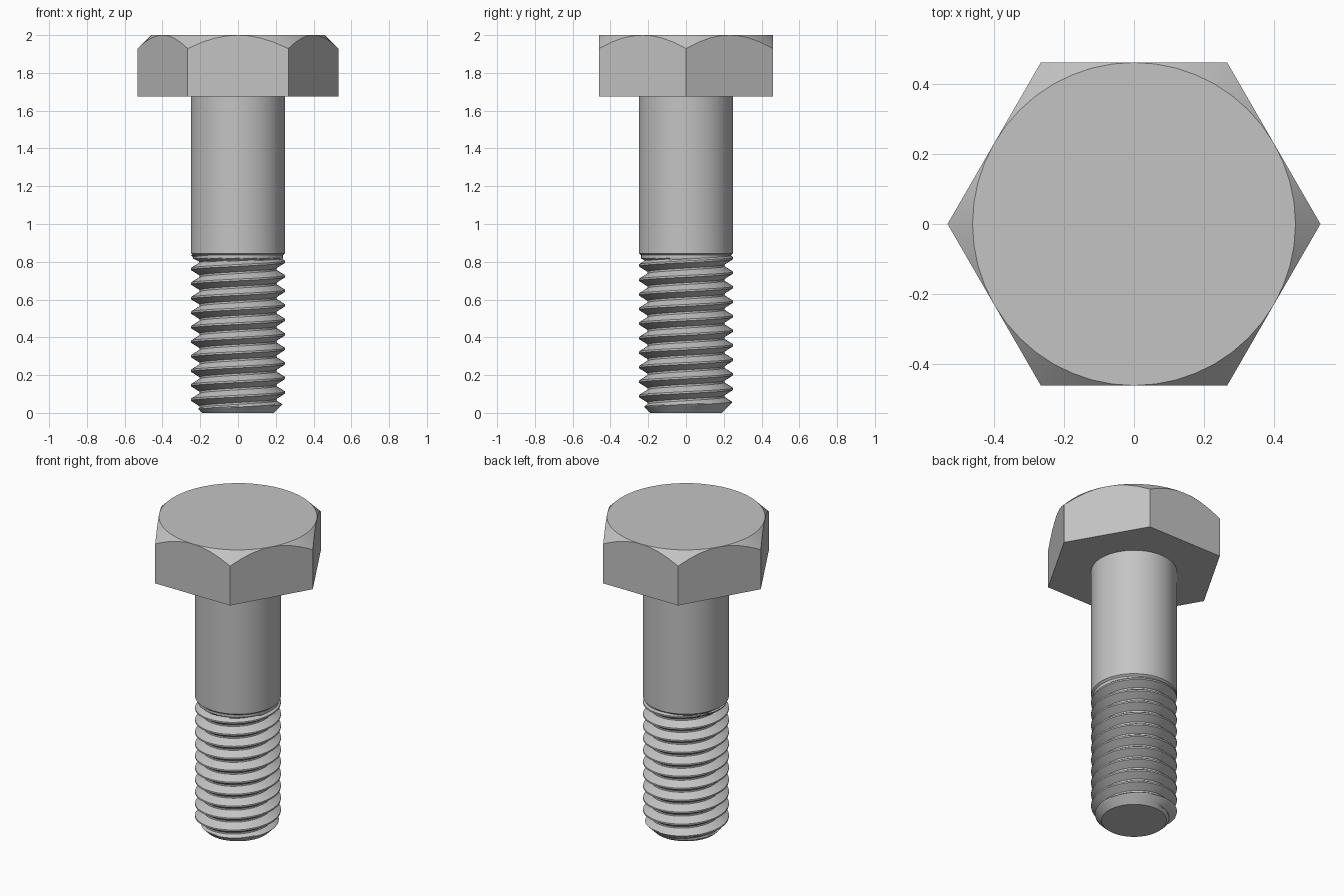
import bpy, bmesh, math

if "Cube" in bpy.data.objects:
    bpy.data.objects.remove(bpy.data.objects["Cube"])

SEG = 48
TAU = 2 * math.pi
steel = bpy.data.materials.new("steel grey")
steel.diffuse_color = (0.55, 0.55, 0.55, 1)
steel.use_nodes = True
steel.node_tree.nodes["Principled BSDF"].inputs["Base Color"].default_value = steel.diffuse_color


def finish(name, bm):
    bmesh.ops.remove_doubles(bm, verts=bm.verts, dist=1e-5)
    bmesh.ops.dissolve_degenerate(bm, edges=bm.edges, dist=1e-5)
    me = bpy.data.meshes.new(name)
    bm.to_mesh(me)
    bm.free()
    me.materials.append(steel)
    ob = bpy.data.objects.new(name, me)
    bpy.context.collection.objects.link(ob)
    bpy.ops.object.select_all(action='DESELECT')
    ob.select_set(True)
    bpy.context.view_layer.objects.active = ob
    bpy.ops.object.shade_smooth_by_angle(angle=math.radians(25))
    return ob


def ring(bm, radius, height):
    # radius and height are functions of the angle
    return [bm.verts.new((radius(a) * math.cos(a), radius(a) * math.sin(a), height(a)))
            for a in (TAU * i / SEG for i in range(SEG))]


def skin(bm, low, high):
    for i in range(SEG):
        j = (i + 1) % SEG
        bm.faces.new((low[i], low[j], high[j], high[i]))


# Hex head, its top corners cut by a 45 degree cone
FLAT, HEAD_Z, TOP, R = 0.461, 1.675, 2.0, 0.25


def hex_r(a):
    return FLAT / math.cos(a % (TAU / 6) - TAU / 12)


bm = bmesh.new()
inner = ring(bm, lambda a: R, lambda a: HEAD_Z)
base = ring(bm, hex_r, lambda a: HEAD_Z)
edge = ring(bm, hex_r, lambda a: TOP - (hex_r(a) - FLAT))
crown = ring(bm, lambda a: FLAT, lambda a: TOP)
skin(bm, inner, base)
skin(bm, base, edge)
skin(bm, edge, crown)
bm.faces.new(crown)
finish("hex_head", bm)

# Plain shank with a small bevel above the thread
bm = bmesh.new()
rings = [ring(bm, lambda a, r=r: r, lambda a, z=z: z)
         for r, z in ((0.225, 0.825), (R, 0.845), (R, HEAD_Z))]
for low, high in zip(rings, rings[1:]):
    skin(bm, low, high)
finish("shank", bm)

# Right-hand helical thread: one continuous surface, trimmed flat at both ends
PITCH, ROOT, PHASE, END = 1 / 13, 0.204, 0.031, 0.835
ROWS = 16
TURNS = 14


def thread_r(f):
    # f is the distance from the crest in pitches, 0 to 0.5
    t = min(max((f - 0.0625) / 0.375, 0), 1)
    return R + (ROOT - R) * t


bm = bmesh.new()
grid = []
for k in range(-2 * ROWS, TURNS * ROWS):
    f = (k % ROWS) / ROWS
    row = []
    for i in range(SEG):
        a = TAU * i / SEG
        z = PHASE + PITCH * (k / ROWS + i / SEG)
        r = min(thread_r(min(f, 1 - f)), max(0.19 + z, 0.1))
        if z > 0.8:  # run-out under the shank
            r = max(r, min(0.238, ROOT + (z - 0.8) * 2))
        row.append(bm.verts.new((r * math.cos(a), r * math.sin(a), z)))
    grid.append(row)
for k in range(len(grid) - 1):
    for i in range(SEG - 1):
        bm.faces.new((grid[k][i], grid[k][i + 1], grid[k + 1][i + 1], grid[k + 1][i]))
    if k + ROWS + 1 < len(grid):  # the seam joins one turn higher
        bm.faces.new((grid[k][-1 + SEG], grid[k + ROWS][0],
                      grid[k + ROWS + 1][0], grid[k + 1][-1 + SEG]))
for z, n in ((0, -1), (END, 1)):
    cut = bmesh.ops.bisect_plane(bm, geom=bm.verts[:] + bm.edges[:] + bm.faces[:],
                                 plane_co=(0, 0, z), plane_no=(0, 0, n), clear_outer=True)
    if z == 0:
        edges = [e for e in cut['geom_cut'] if isinstance(e, bmesh.types.BMEdge)]
        bmesh.ops.holes_fill(bm, edges=edges, sides=0)
bmesh.ops.recalc_face_normals(bm, faces=bm.faces)
finish("thread", bm)
